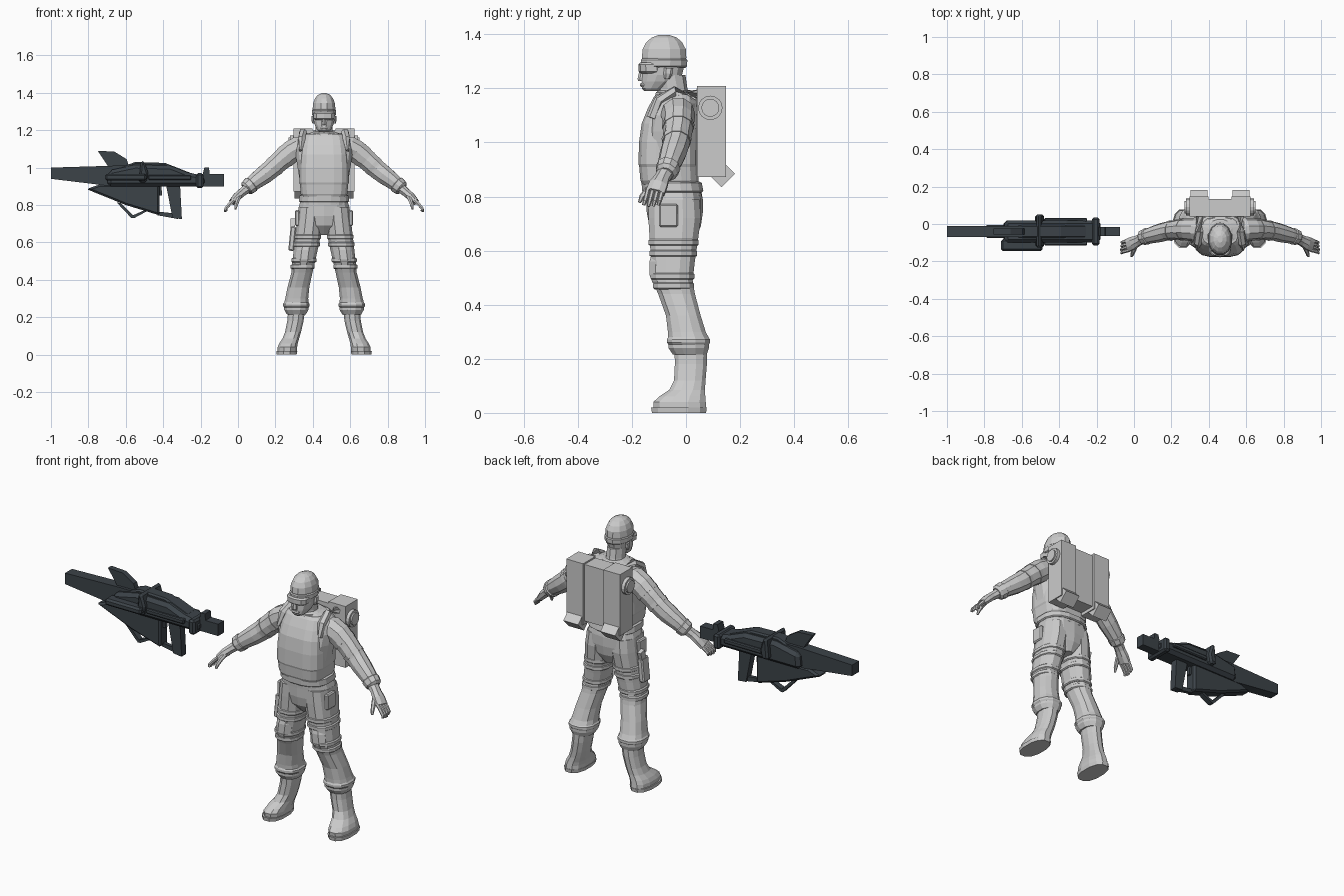
import bpy, bmesh, math
from mathutils import Vector, Matrix

CX = 0.46  # figure centre line


def material(name, c):
    m = bpy.data.materials.new(name)
    m.diffuse_color = (*c, 1)
    return m


GREY = material("uniform_grey", (0.6, 0.6, 0.6))
DARK = material("gunmetal", (0.045, 0.056, 0.066))


def finish(name, bm, mat, bevel=0):
    bmesh.ops.recalc_face_normals(bm, faces=bm.faces)
    me = bpy.data.meshes.new(name)
    bm.to_mesh(me)
    bm.free()
    ob = bpy.data.objects.new(name, me)
    bpy.context.collection.objects.link(ob)
    me.materials.append(mat)
    if bevel:
        b = ob.modifiers.new("chamfer", "BEVEL")
        b.width, b.segments = bevel, 1
    return ob


def loft(name, rings, s=1, n=12, e=1.0, path=False, mat=GREY):
    """Rings (dx, y, z, ra, rb); level rings, or square to the path if path is set."""
    bm = bmesh.new()
    pts = [Vector((CX + s * r[0], r[1], r[2])) for r in rings]
    loops = []
    for i, p in enumerate(pts):
        u, v = Vector((1, 0, 0)), Vector((0, 1, 0))
        if path:
            t = (pts[min(i + 1, len(pts) - 1)] - pts[max(i - 1, 0)]).normalized()
            v = (v - t * v.dot(t)).normalized()
            u = v.cross(t)
        loop = []
        for k in range(n):
            a = 2 * math.pi * (k + 0.5) / n
            c, d = math.cos(a), math.sin(a)
            c, d = math.copysign(abs(c) ** e, c), math.copysign(abs(d) ** e, d)
            loop.append(bm.verts.new(p + u * c * rings[i][3] + v * d * rings[i][4]))
        loops.append(loop)
    for a, b in zip(loops, loops[1:]):
        for k in range(n):
            bm.faces.new((a[k], a[(k + 1) % n], b[(k + 1) % n], b[k]))
    bm.faces.new(loops[0])
    bm.faces.new(loops[-1])
    return finish(name, bm, mat)


def front_back(rows):
    """(z, half width, front y, back y) to centred rings."""
    return [(0, (f + b) / 2, z, w, (b - f) / 2) for z, w, f, b in rows]


def box(name, c, size, mat=GREY, bevel=0, rot=None):
    bm = bmesh.new()
    m = Matrix.Translation(c) @ (rot or Matrix()) @ Matrix.Diagonal((*size, 1))
    bmesh.ops.create_cube(bm, size=1, matrix=m)
    return finish(name, bm, mat, bevel)


def prism(name, pts, y0, y1, mat=DARK, bevel=0):
    """Side profile (x, z) pushed from y0 to y1."""
    bm = bmesh.new()
    f = bm.faces.new([bm.verts.new((x, y0, z)) for x, z in pts])
    g = bmesh.ops.extrude_face_region(bm, geom=[f])["geom"]
    bmesh.ops.translate(bm, vec=(0, y1 - y0, 0), verts=[v for v in g if isinstance(v, bmesh.types.BMVert)])
    return finish(name, bm, mat, bevel)


# Torso, pelvis, vest
loft("jacket", front_back([(0.80, .13, -.15, .06), (0.87, .122, -.155, .045), (0.95, .135, -.16, .038),
     (1.04, .15, -.158, .04), (1.10, .158, -.145, .042), (1.145, .15, -.125, .045),
     (1.175, .115, -.11, .04), (1.19, .06, -.095, .025)]), n=16, e=.8)
loft("pelvis", front_back([(.64, .03, -.09, .03), (.69, .09, -.135, .055), (.74, .135, -.145, .062),
     (.79, .138, -.147, .062), (.83, .125, -.15, .055)]), n=14, e=.8)
loft("belt", front_back([(.815, .13, -.158, .06), (.82, .137, -.164, .066), (.85, .133, -.166, .06),
     (.855, .125, -.16, .052)]), n=16, e=.8)
loft("vest", front_back([(.845, .118, -.163, .042), (.86, .126, -.17, .048), (.91, .13, -.174, .045), (.92, .134, -.177, .045),
     (1.00, .133, -.175, .045), (1.07, .128, -.165, .047), (1.12, .122, -.145, .048), (1.165, .112, -.122, .045),
     (1.18, .095, -.11, .035)]), n=16, e=.55)

# Neck, collar, head
loft("collar", [(0, -.04, 1.15, .085, .082), (0, -.042, 1.185, .075, .072), (0, -.042, 1.192, .06, .06)], n=12)
loft("neck", [(0, -.045, 1.15, .055, .065), (0, -.05, 1.20, .047, .055), (0, -.06, 1.25, .047, .058)], n=10)
loft("head", front_back([(1.19, .025, -.155, -.09), (1.2, .036, -.165, -.07), (1.225, .05, -.166, -.03),
     (1.25, .057, -.163, -.012), (1.30, .061, -.163, 0)]), n=12)
loft("helmet", front_back([(1.275, .06, -.155, 0), (1.315, .063, -.166, .004), (1.345, .06, -.163, .002),
     (1.37, .05, -.15, -.012), (1.388, .035, -.128, -.032), (1.398, .014, -.1, -.062)]), n=12)
loft("helmet_band", front_back([(1.278, .06, -.162, .002), (1.282, .066, -.17, .007), (1.305, .067, -.17, .008),
     (1.31, .062, -.165, .003)]), n=12)
loft("goggles", front_back([(1.255, .048, -.166, -.08), (1.262, .058, -.175, -.08), (1.288, .06, -.176, -.08),
     (1.296, .054, -.17, -.08)]), n=10, e=.7)
loft("nose", [(0, -.16, 1.228, .014, .017), (0, -.161, 1.236, .013, .018), (0, -.16, 1.268, .006, .012)], n=6)
loft("lips", [(0, -.158, 1.206, .02, .01), (0, -.158, 1.213, .024, .014), (0, -.158, 1.22, .02, .01)], n=8)

for s, side in ((-1, "right"), (1, "left")):
    loft("ear_" + side, [(.057, -.07, 1.235, .006, .01), (.06, -.066, 1.255, .009, .017),
         (.06, -.064, 1.275, .008, .017)], s, n=6)
    # Legs: thigh, knee bands, baggy cuff
    loft("trouser_" + side, [(.07, -.045, .79, .068, .098), (.076, -.042, .72, .07, .1), (.085, -.045, .64, .07, .092),
         (.098, -.048, .56, .066, .083), (.11, -.05, .49, .062, .077), (.118, -.035, .44, .058, .07),
         (.137, -.01, .36, .06, .066), (.146, .003, .30, .063, .072), (.148, .01, .275, .068, .078),
         (.148, .01, .24, .067, .077), (.148, .014, .215, .052, .064)], s, n=12, e=.85)
    for z, dx, y, ra, rb in ((.63, .087, -.046, .074, .095), (.59, .093, -.047, .073, .091),
                             (.505, .108, -.05, .069, .083), (.47, .114, -.046, .066, .078)):
        loft("leg_strap_" + side, [(dx, y, z - .013, ra - .006, rb - .006), (dx, y, z - .008, ra, rb),
             (dx, y, z + .008, ra, rb), (dx, y, z + .013, ra - .006, rb - .006)], s, n=12, e=.85)
    loft("knee_pad_" + side, [(.11, -.09, .48, .04, .036), (.106, -.098, .51, .05, .04),
         (.1, -.095, .56, .05, .043), (.096, -.09, .59, .04, .04)], s, n=8)
    loft("cuff_roll_" + side, [(.148, .01, .25, .066, .075), (.148, .009, .26, .073, .082),
         (.148, .009, .272, .073, .082), (.148, .008, .282, .065, .075)], s, n=12, e=.85)
    box("thigh_pocket_" + side, (CX + s * .143, -.065, .73), (.024, .07, .085), bevel=.006)
    # Boots
    loft("boot_" + side, [(.197, -.022, .018, .054, .1), (.196, -.024, .04, .054, .1), (.19, -.014, .06, .051, .088),
         (.178, .004, .085, .046, .068), (.166, .014, .12, .044, .06), (.153, .018, .18, .045, .061),
         (.147, .018, .235, .046, .062)], s, n=12, e=.85)
    loft("boot_sole_" + side, [(.2, -.026, 0, .055, .103), (.199, -.026, .02, .058, .106)], s, n=12, e=.85)
    # Arms
    loft("sleeve_" + side, [(.09, -.035, 1.115, .05, .05), (.135, -.03, 1.105, .066, .064), (.175, -.028, 1.085, .064, .06),
         (.23, -.03, 1.04, .058, .054), (.285, -.038, .99, .054, .05), (.32, -.047, .962, .052, .05),
         (.37, -.06, .925, .045, .044), (.415, -.073, .888, .037, .036)], s, n=10, path=True)
    for dx, y, z, r in ((.205, -.029, 1.06, .063), (.265, -.035, 1.008, .058)):
        loft("sleeve_band_" + side, [(dx - .008, y, z + .007, r, r - .003), (dx + .008, y, z - .007, r - .001, r - .004)],
             s, n=10, path=True)
    loft("glove_cuff_" + side, [(.385, -.063, .913, .038, .039), (.39, -.065, .909, .047, .046),
         (.412, -.072, .891, .043, .041), (.42, -.075, .884, .03, .03)], s, n=10, path=True)
    loft("palm_" + side, [(.41, -.075, .89, .028, .03), (.44, -.09, .866, .024, .03), (.465, -.102, .844, .024, .037),
         (.492, -.114, .815, .018, .038)], s, n=8, path=True)
    for k in range(4):
        y = -.086 - .018 * k
        loft("finger_" + side, [(.482, y, .827, .01, .009), (.507, y - .006, .803, .01, .009),
             (.525, y - .012, .782, .009, .008), (.53 - .004 * abs(k - 2), y - .017, .762 + .004 * abs(k - 1.5), .006, .006)],
             s, n=6, path=True)
    loft("thumb_" + side, [(.45, -.115, .85, .013, .013), (.462, -.142, .825, .012, .012),
         (.47, -.163, .8, .01, .01), (.473, -.172, .778, .006, .006)], s, n=6, path=True)
    # Pack: side tanks, tilted nozzles, round caps, shoulder straps
    x = CX + s * .112
    box("pack_side_" + side, (x, .094, 1.04), (.102, .106, .336))
    box("pack_nozzle_" + side, (x, .133, .883), (.09, .07, .065), rot=Matrix.Rotation(math.radians(45), 4, 'X'))
    for r, w in ((.045, .018), (.033, .026)):
        bm = bmesh.new()
        bmesh.ops.create_cone(bm, cap_ends=True, segments=16, radius1=r, radius2=r, depth=w,
                              matrix=Matrix.Translation((CX + s * (.163 + w / 2), .09, 1.128)) @ Matrix.Rotation(math.pi / 2, 4, 'Y'))
        finish("pack_cap_" + side, bm, GREY)
    loft("shoulder_strap_" + side, [(.125, -.125, 1.09, .008, .02), (.118, -.1, 1.155, .022, .02),
         (.112, -.04, 1.19, .022, .02), (.11, .04, 1.175, .022, .02)], s, n=6, path=True)
box("pack_centre", (CX, .087, 1.045), (.122, .095, .31))

# Holster with sidearm on the right thigh
box("holster", (.29, -.05, .62), (.03, .06, .13), bevel=.006, rot=Matrix.Rotation(.1, 4, 'Y'))
box("sidearm_grip", (.293, -.035, .70), (.022, .035, .05), rot=Matrix.Rotation(-.3, 4, 'X'))

# Rifle
prism("barrel", [(-1, .94), (-.67, .9), (-.6, .9), (-.6, 1.01), (-.67, 1.01), (-1, 1.0)], -.07, -.01)
prism("front_fin", [(-.75, 1.09), (-.66, 1.085), (-.595, 1.045), (-.58, 1.0), (-.69, 1.0)], -.055, -.025)
prism("receiver", [(-.7, .9), (-.18, .9), (-.18, .955), (-.27, .975), (-.36, 1.01), (-.55, 1.015), (-.69, .985)],
      -.1, .02, bevel=.018)
prism("top_ridge", [(-.63, 1.0), (-.55, 1.03), (-.39, 1.025), (-.25, .97), (-.6, .98)], -.075, -.005, bevel=.008)
prism("lower_hull", [(-.81, .885), (-.74, .91), (-.42, .91), (-.42, .745), (-.6, .80)], -.075, -.005, bevel=.01)
prism("stock", [(-.22, .9), (-.075, .9), (-.075, .965), (-.22, .965)], -.065, -.015)
prism("rear_ring", [(-.225, .89), (-.185, .89), (-.185, .97), (-.225, .97)], -.115, .035, bevel=.01)
prism("rear_sight", [(-.19, .96), (-.15, .95), (-.155, 1.0), (-.18, 1.0)], -.065, -.015)
prism("middle_ring", [(-.53, .92), (-.49, .92), (-.48, .97), (-.5, 1.035), (-.52, 1.035)], -.125, .05, bevel=.02)
prism("side_tube", [(-.71, .93), (-.49, .93), (-.49, .967), (-.71, .967)], -.145, -.08, bevel=.01)
prism("side_rail", [(-.48, .935), (-.25, .935), (-.25, .96), (-.48, .96)], -.115, .032, bevel=.005)
prism("grip", [(-.385, .91), (-.31, .91), (-.3, .725), (-.35, .73)], -.06, -.02)
prism("grip_guard", [(-.43, .765), (-.34, .755), (-.32, .725), (-.43, .745)], -.05, -.03)
prism("trigger", [(-.43, .9), (-.41, .9), (-.405, .85), (-.418, .85)], -.05, -.03)
prism("lower_loop", [(-.65, .815), (-.57, .73), (-.555, .73), (-.49, .765), (-.49, .79), (-.505, .77),
                     (-.562, .745), (-.625, .81)], -.055, -.025)
